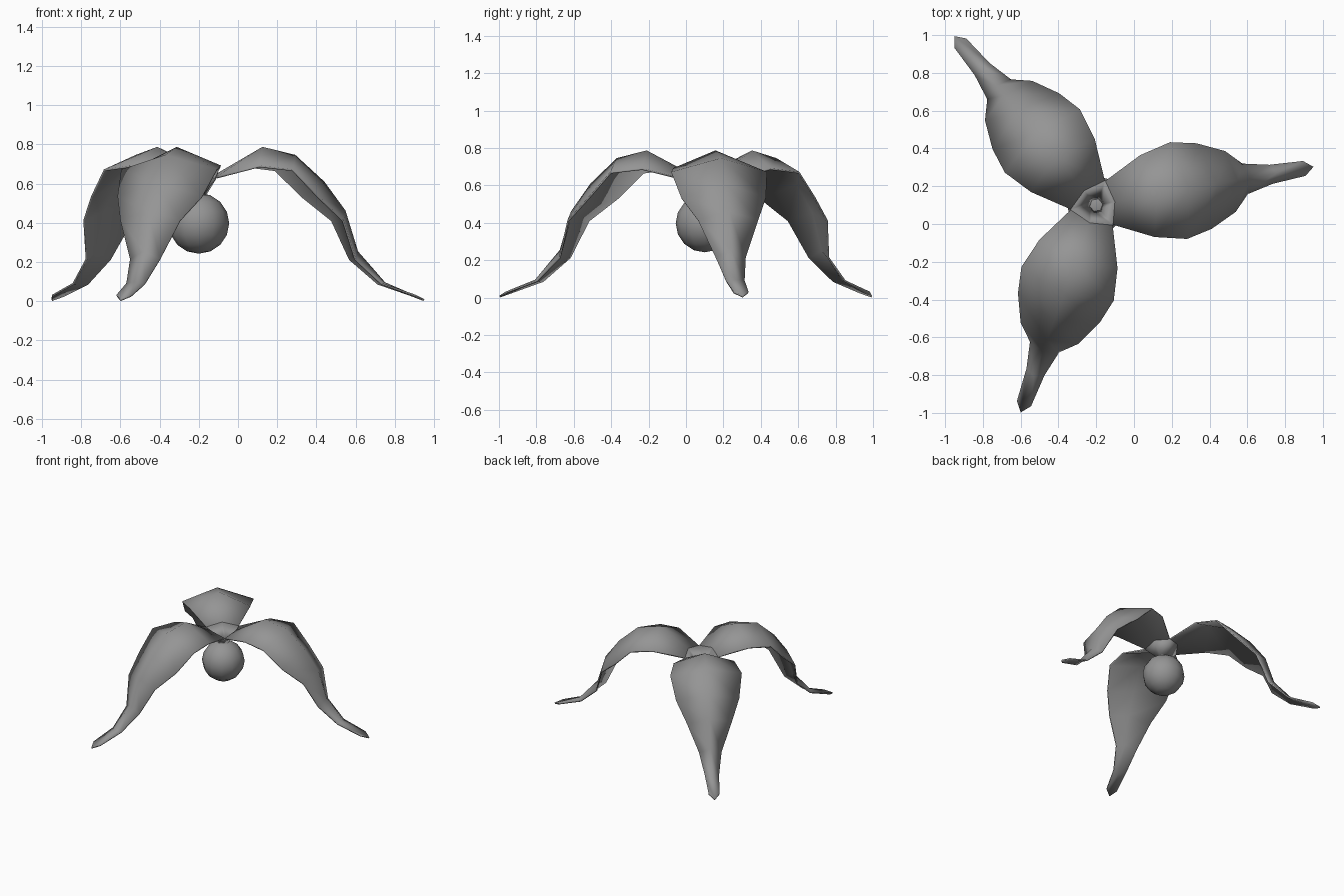
import bpy
import bmesh
from math import radians, cos, sin
from mathutils import Matrix, Vector

if "Cube" in bpy.data.objects:
    bpy.data.objects.remove(bpy.data.objects["Cube"], do_unlink=True)

CENTRE = Vector((-0.2, 0.1, 0))
PETAL_ANGLES = (10, 130, 250)

grey = bpy.data.materials.new("petal_grey")
grey.use_nodes = True
grey.diffuse_color = (0.3, 0.3, 0.3, 1)
grey.node_tree.nodes["Principled BSDF"].inputs["Base Color"].default_value = (0.3, 0.3, 0.3, 1)


def finish(bm, name, thickness=0):
    """Turn a bmesh into a smooth shaded object, with an optional thin shell."""
    mesh = bpy.data.meshes.new(name)
    bm.to_mesh(mesh)
    bm.free()
    mesh.materials.append(grey)
    obj = bpy.data.objects.new(name, mesh)
    bpy.context.collection.objects.link(obj)
    for o in bpy.context.selected_objects:
        o.select_set(False)
    obj.select_set(True)
    bpy.context.view_layer.objects.active = obj
    bpy.ops.object.shade_smooth_by_angle(angle=radians(60))
    if thickness:
        shell = obj.modifiers.new("shell", "SOLIDIFY")
        shell.thickness = thickness
        shell.offset = -1
    return obj


# Petal rows: edge distance, half width, edge height, ridge distance, ridge height
ROWS = [
    (0.07, 0.118, 0.635, 0.10, 0.655),
    (0.275, 0.22, 0.692, 0.33, 0.787),
    (0.443, 0.26, 0.672, 0.50, 0.746),
    (0.58, 0.23, 0.535, 0.65, 0.610),
    (0.722, 0.163, 0.413, 0.76, 0.462),
    (0.80, 0.082, 0.215, 0.825, 0.254),
    (0.94, 0.051, 0.092, 0.965, 0.096),
    (1.118, 0.04, 0.032, 1.168, 0.010),
]


def petal(name, angle):
    bm = bmesh.new()
    rows = []
    for edge, half, low, ridge, high in ROWS:
        points = ((edge, -half, low), (ridge, 0, high), (edge, half, low))
        rows.append([bm.verts.new(p) for p in points])
    for a, b in zip(rows, rows[1:]):
        for i in range(2):
            bm.faces.new((a[i], b[i], b[i + 1], a[i + 1]))
    bm.transform(Matrix.Translation(CENTRE) @ Matrix.Rotation(radians(angle), 4, "Z"))
    finish(bm, name, 0.01)


for name, angle in zip(("left_petal", "back_petal", "front_petal"), PETAL_ANGLES):
    petal(name, angle)

# Throat: star shaped funnel joining the petal bases to the narrow neck
bm = bmesh.new()
rim, neck = [], []
for i in range(6):
    a = radians(10 + 60 * i)
    r, z = (0.137, 0.635) if i % 2 else (0.10, 0.655)
    direction = Vector((cos(a), sin(a), 0))
    rim.append(bm.verts.new(CENTRE + direction * r + Vector((0, 0, z))))
    neck.append(bm.verts.new(CENTRE + direction * 0.035 + Vector((0, 0, 0.55))))
for i in range(6):
    j = (i + 1) % 6
    bm.faces.new((rim[j], rim[i], neck[i], neck[j]))
bmesh.ops.recalc_face_normals(bm, faces=bm.faces)
if bm.faces[:][0].normal.z < 0:
    bmesh.ops.reverse_faces(bm, faces=bm.faces)
finish(bm, "flower_throat", 0.008)

# Ball hanging below the throat
bm = bmesh.new()
bmesh.ops.create_uvsphere(bm, u_segments=12, v_segments=8, radius=0.155)
bm.transform(Matrix.Translation(CENTRE + Vector((0, 0, 0.397))))
finish(bm, "hanging_ball")
